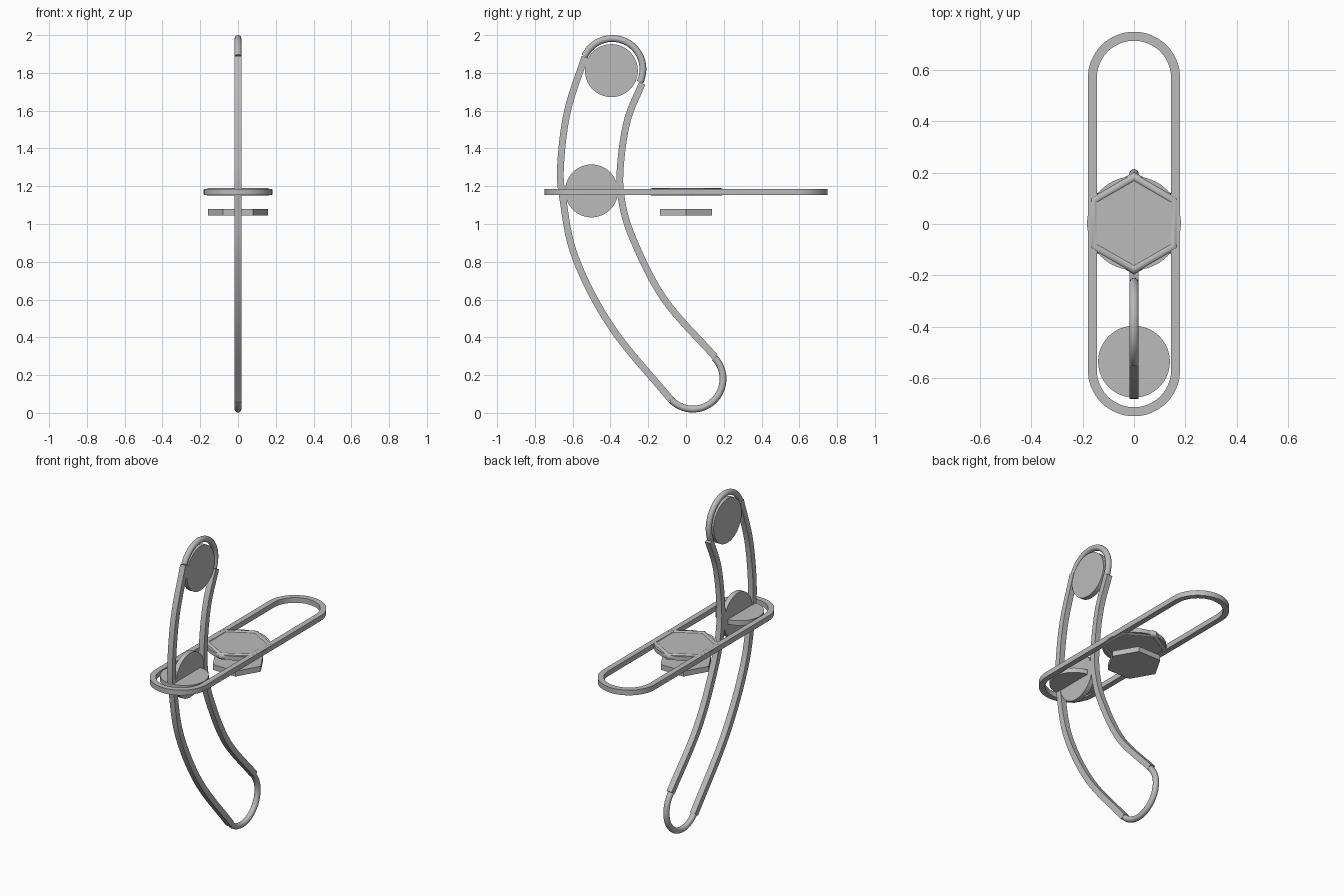
import bpy, bmesh, math
from mathutils import Vector, Matrix

cube = bpy.data.objects.get("Cube")
if cube:
    bpy.data.objects.remove(cube, do_unlink=True)

steel = bpy.data.materials.new("plain_grey")
GREY = (0.5, 0.5, 0.5, 1)
steel.diffuse_color = GREY
steel.use_nodes = True
steel.node_tree.nodes["Principled BSDF"].inputs["Base Color"].default_value = GREY

DECK = 1.17      # height of the flat loop
HALF = 0.018     # half thickness of the rails


def finish(name, bm, smooth=True):
    bmesh.ops.recalc_face_normals(bm, faces=bm.faces)
    mesh = bpy.data.meshes.new(name)
    bm.to_mesh(mesh)
    bm.free()
    obj = bpy.data.objects.new(name, mesh)
    bpy.context.collection.objects.link(obj)
    mesh.materials.append(steel)
    if smooth:
        bpy.ops.object.select_all(action='DESELECT')
        obj.select_set(True)
        bpy.context.view_layer.objects.active = obj
        bpy.ops.object.shade_smooth_by_angle(angle=math.radians(35))
    return obj


def upright(u, v, w):
    return Vector((w, u, v))


def level(u, v, w):
    return Vector((u, v, DECK + w))


def square(a, b):
    return [(-a, -b), (a, -b), (a, b), (-a, b)]


def circle(r, n):
    return [(r * math.cos(math.tau * i / n), r * math.sin(math.tau * i / n)) for i in range(n)]


def arc(cu, cv, r, start, end, steps=32):
    angles = [math.radians(start + (end - start) * i / steps) for i in range(steps + 1)]
    return [Vector((cu + r * math.cos(a), cv + r * math.sin(a))) for a in angles]


def spline(points, steps=8):
    """Smooth path through a few points."""
    p = [Vector(q) for q in points]
    p = [2 * p[0] - p[1]] + p + [2 * p[-1] - p[-2]]
    path = []
    for a, b, c, d in zip(p, p[1:], p[2:], p[3:]):
        for i in range(steps):
            t = i / steps
            path.append(0.5 * (2 * b + (c - a) * t + (2 * a - 5 * b + 4 * c - d) * t * t
                               + (3 * b - a - 3 * c + d) * t ** 3))
    return path + [p[-2]]


def sweep(name, path, section, plane, closed=False):
    """Carry a section (in-plane offset, out-of-plane offset) along a flat path."""
    bm = bmesh.new()
    rings = []
    n = len(path)
    for i, p in enumerate(path):
        before = path[i - 1] if closed or i else p
        after = path[(i + 1) % n] if closed or i < n - 1 else p
        t = (after - before).normalized()
        side = Vector((-t.y, t.x))
        rings.append([bm.verts.new(plane(*(p + side * s), w)) for s, w in section])
    pairs = list(zip(rings, rings[1:])) + ([(rings[-1], rings[0])] if closed else [])
    for r, q in pairs:
        for k in range(len(section)):
            j = (k + 1) % len(section)
            bm.faces.new((r[k], r[j], q[j], q[k]))
    if not closed:
        bm.faces.new(rings[0])
        bm.faces.new(rings[-1])
    return finish(name, bm)


def disc(name, center, radius, depth, sides=64, axis='Z'):
    bm = bmesh.new()
    bmesh.ops.create_cone(bm, cap_ends=True, segments=sides, radius1=radius, radius2=radius, depth=depth)
    turn = Matrix.Rotation(math.pi / 2, 4, 'Z' if axis == 'Z' else 'Y')
    bmesh.ops.transform(bm, matrix=Matrix.Translation(center) @ turn, verts=bm.verts)
    return finish(name, bm)


# Upright curved loop: two square rails and two round end bends
rail = square(HALF, HALF)
tube = circle(HALF, 16)
sweep("front_rail", spline([(-0.535, 1.885), (-0.627, 1.60), (-0.664, 1.31), (-0.651, 1.127),
                            (-0.585, 0.82), (-0.392, 0.45), (-0.08, 0.07)]), rail, upright)
sweep("back_rail", spline([(-0.232, 1.745), (-0.31, 1.55), (-0.347, 1.31), (-0.341, 1.127),
                           (-0.278, 0.915), (-0.114, 0.60), (0.155, 0.295)]), rail, upright)
sweep("top_bend", arc(-0.39, 1.82, 0.162, -25, 155), tube, upright)
sweep("bottom_bend", arc(0.036, 0.18, 0.16, 44, -136), tube, upright)

# Level loop with straight sides and half-round ends
loop = arc(0, 0.57, 0.1625, 0, 180) + arc(0, -0.57, 0.1625, 180, 360)
sweep("level_loop", loop, square(0.0175, 0.0165), level, closed=True)

# Round discs inside the loops
disc("top_disc", (0, -0.395, 1.812), 0.14, 0.03, axis='X')
disc("middle_upright_disc", (0, -0.5, 1.175), 0.14, 0.03, axis='X')
disc("middle_level_disc", (0, -0.537, DECK), 0.14, 0.03)

# Central hub: round plate, six-sided rim, and a loose six-sided plate below
disc("hub_plate", (0, 0.003, DECK), 0.183, 0.026)
corners = [Vector((-y, x + 0.003)) for x, y in circle(0.18, 6)]
sweep("hub_rim", corners, circle(0.02, 12), level, closed=True)
disc("lower_plate", (0, 0, 1.0625), 0.16, 0.034, sides=6)
